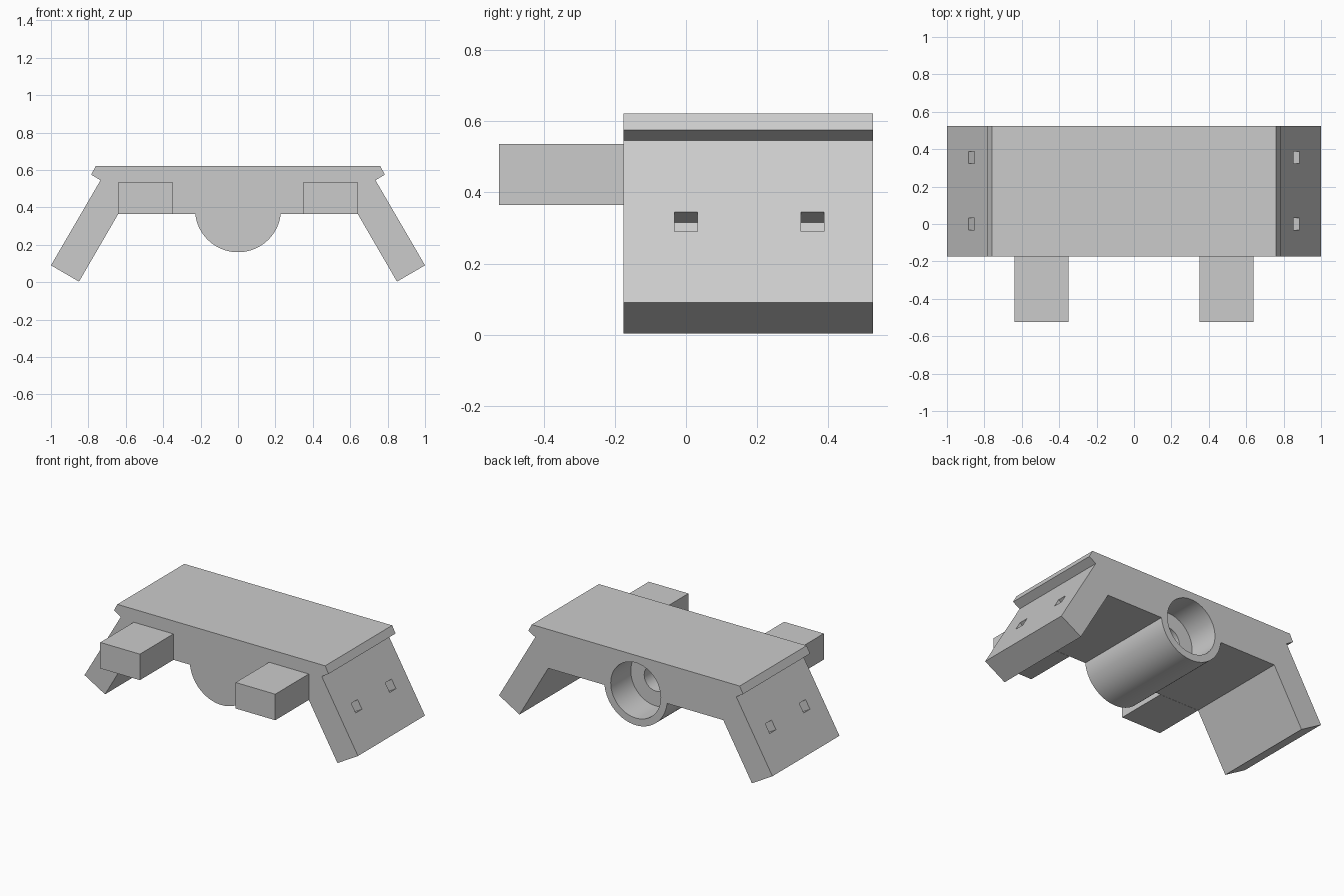
import bpy, bmesh, math
from mathutils import Matrix, Vector

if "Cube" in bpy.data.objects:
    bpy.data.objects.remove(bpy.data.objects["Cube"], do_unlink=True)

grey = bpy.data.materials.new("plain grey")
grey.use_nodes = True
colour = (0.6, 0.6, 0.6, 1)
grey.diffuse_color = colour
grey.node_tree.nodes["Principled BSDF"].inputs["Base Color"].default_value = colour

FRONT, BACK = -0.175, 0.525
BORE_Z, BOSS_R = 0.39, 0.23


def add_object(name, bm):
    bmesh.ops.recalc_face_normals(bm, faces=bm.faces)
    mesh = bpy.data.meshes.new(name)
    bm.to_mesh(mesh)
    bm.free()
    mesh.materials.append(grey)
    ob = bpy.data.objects.new(name, mesh)
    bpy.context.collection.objects.link(ob)
    return ob


def box(name, centre, size, tilt=0):
    bm = bmesh.new()
    matrix = (Matrix.Translation(centre) @ Matrix.Rotation(tilt, 4, "Y")
              @ Matrix.Diagonal((*size, 1)))
    bmesh.ops.create_cube(bm, size=1, matrix=matrix)
    return add_object(name, bm)


def cylinder_y(name, radius, y0, y1):
    bm = bmesh.new()
    matrix = (Matrix.Translation((0, (y0 + y1) / 2, BORE_Z))
              @ Matrix.Rotation(math.pi / 2, 4, "X"))
    bmesh.ops.create_cone(bm, cap_ends=True, segments=64, radius1=radius,
                          radius2=radius, depth=y1 - y0, matrix=matrix)
    return add_object(name, bm)


def activate(ob):
    bpy.ops.object.select_all(action="DESELECT")
    ob.select_set(True)
    bpy.context.view_layer.objects.active = ob


def cut(target, cutter):
    cutter.hide_render = True
    mod = target.modifiers.new("cut", "BOOLEAN")
    mod.operation = "DIFFERENCE"
    mod.solver = "EXACT"
    mod.object = cutter
    activate(target)
    bpy.ops.object.modifier_apply(modifier=mod.name)
    bpy.data.objects.remove(cutter, do_unlink=True)


# Bracket body: symmetric profile with splayed legs and a round lower boss
half = [(0.76, 0.622), (0.785, 0.575), (0.735, 0.545), (1.0, 0.09),
        (0.85, 0.003), (0.64, 0.365)]
start = math.asin((0.365 - BORE_Z) / BOSS_R)
steps = 48
arc = []
for i in range(steps + 1):
    a = start + (-math.pi - 2 * start) * i / steps
    arc.append((BOSS_R * math.cos(a), BORE_Z + BOSS_R * math.sin(a)))
profile = half + arc + [(-x, z) for x, z in reversed(half)]

bm = bmesh.new()
face = bm.faces.new([bm.verts.new((x, FRONT, z)) for x, z in profile])
extruded = bmesh.ops.extrude_face_region(bm, geom=[face])
bmesh.ops.translate(bm, vec=(0, BACK - FRONT, 0),
                    verts=[v for v in extruded["geom"] if isinstance(v, bmesh.types.BMVert)])
body = add_object("bracket_body", bm)

# Stepped blind bore in the back
cut(body, cylinder_y("bore_cutter", 0.183, BACK - 0.21, BACK + 0.1))
cut(body, cylinder_y("small_bore_cutter", 0.085, BACK - 0.5, BACK - 0.15))

# Shallow square sockets in the outer leg faces
for side in (-1, 1):
    for y in (0, 0.355):
        cut(body, box("socket_cutter", (side * 0.868, y, 0.317),
                      (0.12, 0.065, 0.064), side * math.radians(-30)))

activate(body)
bpy.ops.object.shade_smooth_by_angle(angle=math.radians(25))

# Forward-reaching blocks
for name, side in (("left_block", 1), ("right_block", -1)):
    box(name, (side * 0.495, -0.35, 0.45), (0.29, 0.35, 0.172))
